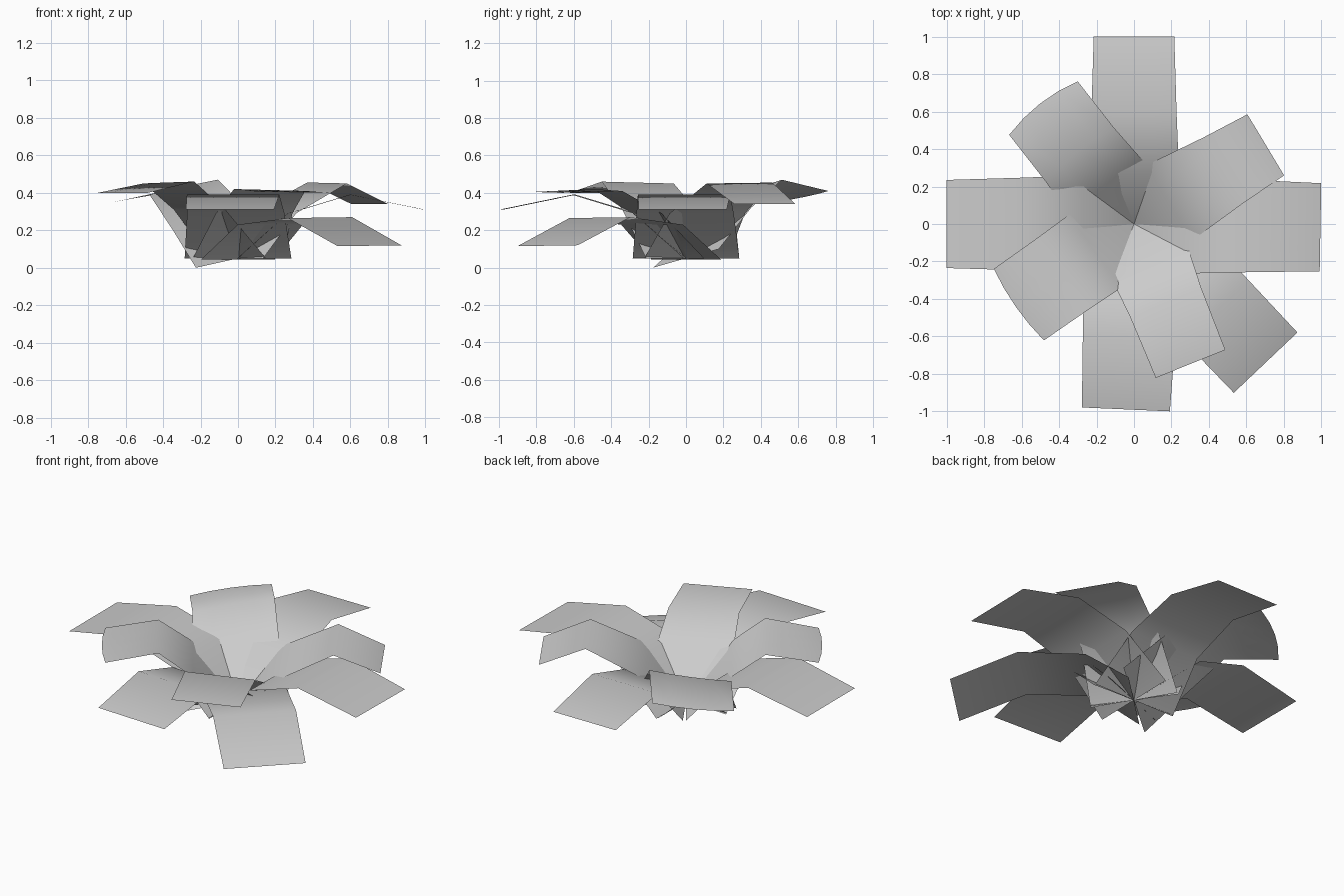
import bpy
from math import cos, sin, radians

COLS = 4  # strips across each leaf


def leaf(name, angle, rows, bulge=0.0):
    """Bent strip. rows: (radius, half width, z on left edge, z on right edge), seen looking outward."""
    a = radians(angle)
    d = (cos(a), sin(a))
    p = (-sin(a), cos(a))
    verts, faces = [], []
    for i, (r, w, zl, zr) in enumerate(rows):
        for c in range(COLS + 1):
            t = 1 - 2 * c / COLS
            rr = r + bulge * (1 - t * t) * i / (len(rows) - 1)
            z = zr + (zl - zr) * (t + 1) / 2
            verts.append((d[0] * rr + p[0] * w * t, d[1] * rr + p[1] * w * t, z))
    n = COLS + 1
    for i in range(len(rows) - 1):
        for c in range(COLS):
            k = i * n + c
            faces.append((k, k + 1, k + n + 1, k + n)[::-1])
    me = bpy.data.meshes.new(name)
    me.from_pydata(verts, [], faces)
    me.update()
    if me.polygons[0].normal.z < 0:
        me.flip_normals()
    me.shade_smooth()
    ob = bpy.data.objects.new(name, me)
    bpy.context.collection.objects.link(ob)
    return ob


# Outer leaves along the axes
for name, ang, tip_r, tip_w in (("back", 90, 1.0, 0.215), ("left", 180, 1.0, 0.235),
                                ("front", 267.5, 0.99, 0.235), ("right", -1, 0.995, 0.235)):
    leaf("outer_leaf_" + name, ang, [(0, 0.285, 0.05, 0.05), (0.27, tip_w + 0.025, 0.29, 0.29),
                                     (0.6, tip_w + 0.012, 0.39, 0.39), (tip_r, tip_w, 0.31, 0.31)])

# Drooping leaf
leaf("low_leaf", -46.5, [(0, 0.27, 0.045, 0.045), (0.25, 0.24, 0.23, 0.23),
                         (0.635, 0.237, 0.27, 0.265), (1.02, 0.234, 0.12, 0.115)])

# Upper leaves forming the bowl
leaf("upper_leaf_right", 31, [(0, 0.26, 0.05, 0.05), (0.22, 0.235, 0.29, 0.29),
                              (0.555, 0.205, 0.455, 0.45), (0.82, 0.19, 0.34, 0.34)])
leaf("upper_leaf_back", 128, [(0, 0.285, 0.0, 0.10), (0.25, 0.245, 0.20, 0.32),
                              (0.47, 0.232, 0.39, 0.47), (0.785, 0.232, 0.35, 0.41)], 0.03)
leaf("upper_leaf_left", 215, [(0, 0.26, 0.05, 0.05), (0.25, 0.24, 0.31, 0.31),
                              (0.45, 0.235, 0.46, 0.45), (0.75, 0.233, 0.40, 0.40)], 0.02)
leaf("upper_leaf_front", 292, [(0, 0.26, 0.05, 0.05), (0.23, 0.22, 0.29, 0.29),
                               (0.45, 0.205, 0.41, 0.42), (0.805, 0.2, 0.40, 0.405)])
